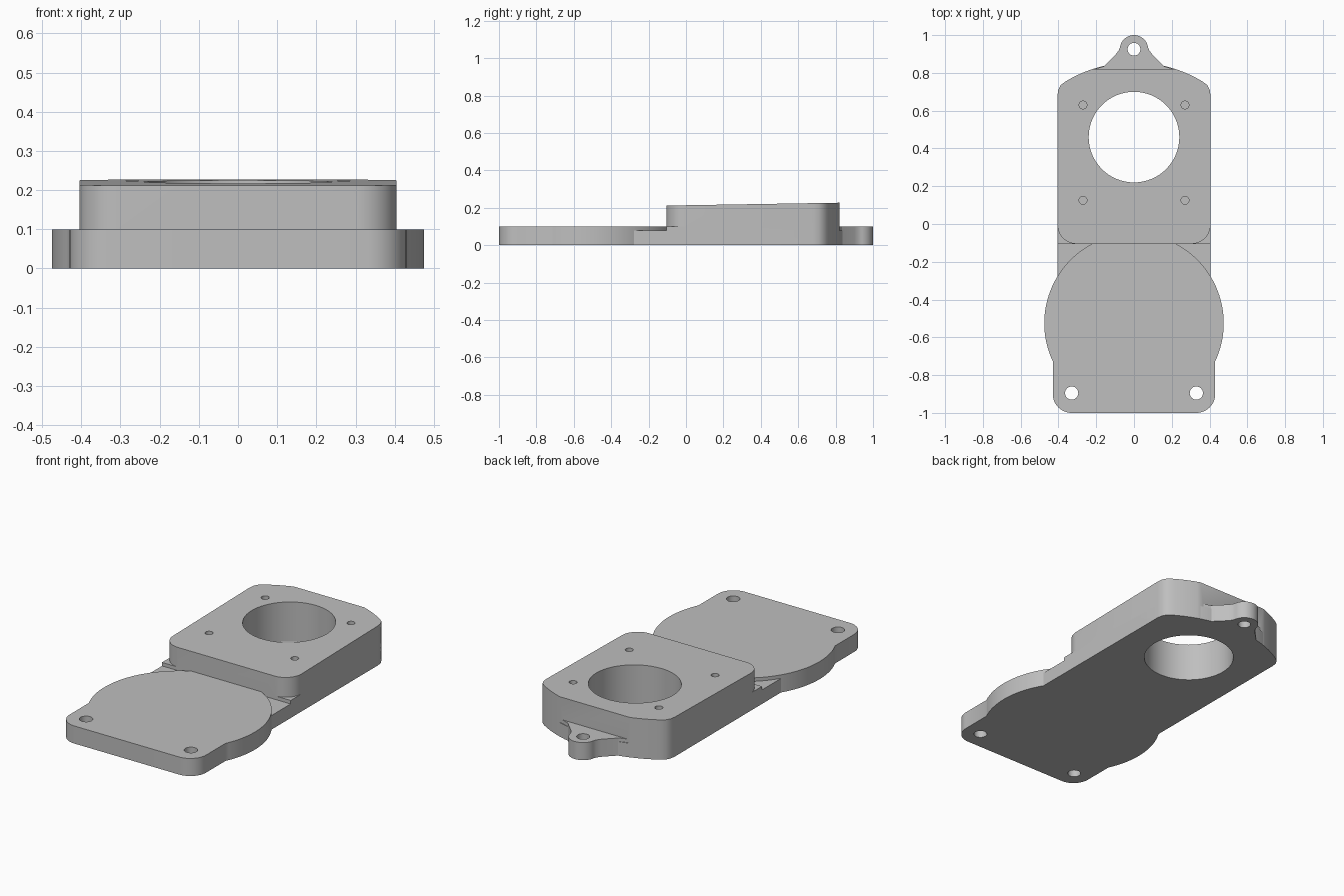
import bpy, bmesh
from math import sin, cos, radians, sqrt

cube = bpy.data.objects.get("Cube")
if cube:
    bpy.data.objects.remove(cube, do_unlink=True)

grey = bpy.data.materials.new("matte grey")
grey.use_nodes = True
colour = (0.52, 0.52, 0.52, 1)
grey.diffuse_color = colour
grey.node_tree.nodes["Principled BSDF"].inputs["Base Color"].default_value = colour


def arc(cx, cy, r, a, b, n):
    """Points on an arc from angle a to angle b, in degrees."""
    return [(cx + r * cos(radians(a + (b - a) * i / n)),
             cy + r * sin(radians(a + (b - a) * i / n))) for i in range(n + 1)]


def mirrored(half):
    """Close a right-hand half outline with its mirror image."""
    return half + [(-x, y) for x, y in reversed(half) if x > 1e-5]


def prism(name, outline, low, high, slope=0.0):
    """Extrude an outline; the top may rise along y."""
    bm = bmesh.new()
    bottom = [bm.verts.new((x, y, low)) for x, y in outline]
    top = [bm.verts.new((x, y, high + slope * (y + 0.105))) for x, y in outline]
    bm.faces.new(bottom[::-1])
    bm.faces.new(top)
    n = len(outline)
    for i in range(n):
        j = (i + 1) % n
        bm.faces.new((bottom[i], bottom[j], top[j], top[i]))
    bmesh.ops.recalc_face_normals(bm, faces=bm.faces)
    mesh = bpy.data.meshes.new(name)
    bm.to_mesh(mesh)
    bm.free()
    mesh.materials.append(grey)
    obj = bpy.data.objects.new(name, mesh)
    bpy.context.collection.objects.link(obj)
    return obj


def combine(target, tool, operation):
    """Apply a boolean and discard the tool."""
    mod = target.modifiers.new(operation, 'BOOLEAN')
    mod.operation = operation
    mod.solver = 'EXACT'
    mod.object = tool
    bpy.context.view_layer.objects.active = target
    bpy.ops.object.modifier_apply(modifier=mod.name)
    bpy.data.objects.remove(tool, do_unlink=True)


def back_edge(limit):
    """Rounded shoulder and shallow crown at the rear, cut at a y limit."""
    crown = []
    for i in range(21):
        x = 0.365 * (1 - i / 20)
        crown.append((x, 0.154 + sqrt(0.4921 - x * x)))
    kept = [p for p in crown if p[1] < limit]
    if len(kept) < len(crown):
        kept.append((sqrt(0.4921 - (limit - 0.154) ** 2), limit))
    return [(0.405, 0.68), (0.401, 0.71), (0.388, 0.735)] + kept


# Tall rear block with a gently rising top
W = 0.405
block = mirrored(arc(W - 0.1, -0.005, 0.1, -90, 0, 12) + back_edge(0.82))
body = prism("mounting_plate", block, 0, 0.212, 0.0165)

# Round front plate with a squared, rounded end
plate = mirrored(arc(0.33, -0.9, 0.1, -90, 0, 12)
                 + arc(0, -0.525, 0.475, -25.1, 90, 48))
parts = [prism("front_plate", plate, 0, 0.1)]

# Low web between the plates, and the ledge under the block corners
for name, y0, y1, top in (("web", -0.5, 0.1, 0.08), ("ledge", -0.105, 0.2, 0.1)):
    parts.append(prism(name, [(-W, y0), (W, y0), (W, y1), (-W, y1)], 0, top))

# Low crowned rim and eyelet lug at the back
rim = mirrored([(W, 0.5)] + back_edge(1))
parts.append(prism("rear_rim", rim, 0, 0.08))
lug = mirrored([(0.2, 0.78), (0.2, 0.822), (0.16, 0.835), (0.095, 0.9),
                (0.08, 0.92)] + arc(0, 0.925, 0.075, 8, 90, 16))
parts.append(prism("rear_lug", lug, 0, 0.1))
for part in parts:
    combine(body, part, 'UNION')

# Main bore, three through holes and four blind screw holes
holes = [(0, 0.46, 0.24, -0.1), (0, 0.925, 0.034, -0.1)]
for side in (-1, 1):
    holes.append((side * 0.33, -0.895, 0.035, -0.1))
    holes += [(side * 0.27, y, 0.021, 0.11) for y in (0.125, 0.63)]
for x, y, r, floor in holes:
    ring = arc(x, y, r, 0, 360, 64 if r > 0.1 else 24)[:-1]
    combine(body, prism("hole_cutter", ring, floor, 0.4), 'DIFFERENCE')

bpy.ops.object.select_all(action='DESELECT')
body.select_set(True)
bpy.context.view_layer.objects.active = body
bpy.ops.object.shade_smooth_by_angle(angle=radians(25))
